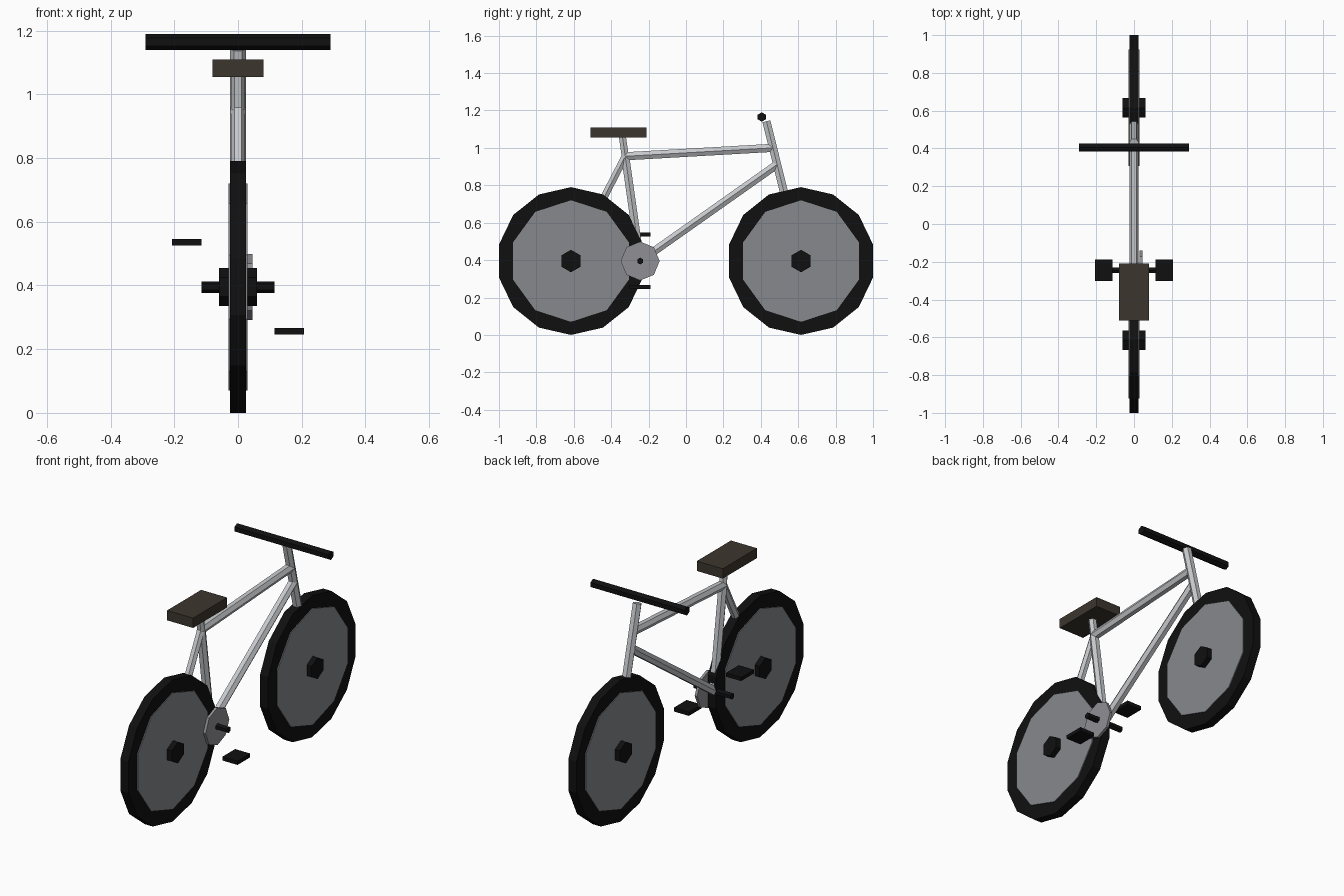
import bpy, bmesh, math
from mathutils import Vector

if "Cube" in bpy.data.objects:
    bpy.data.objects.remove(bpy.data.objects["Cube"])


def material(name, r, g, b):
    m = bpy.data.materials.new(name)
    m.diffuse_color = (r, g, b, 1)
    m.use_nodes = True
    m.node_tree.nodes["Principled BSDF"].inputs["Base Color"].default_value = m.diffuse_color
    return m


BLACK = material("black rubber", 0.005, 0.005, 0.005)
DISC = material("wheel grey", 0.24, 0.25, 0.27)
RING = material("chainring grey", 0.28, 0.28, 0.30)
SILVER = material("silver paint", 0.57, 0.58, 0.60)
BROWN = material("dark brown leather", 0.045, 0.036, 0.027)


def finish(bm, name, mat):
    bmesh.ops.recalc_face_normals(bm, faces=bm.faces)
    me = bpy.data.meshes.new(name)
    bm.to_mesh(me)
    bm.free()
    me.materials.append(mat)
    ob = bpy.data.objects.new(name, me)
    bpy.context.collection.objects.link(ob)
    return ob


def prism(name, a, b, r, sides, mat, first):
    """Capped prism from a to b; its first corner points along 'first'."""
    a, b, u = Vector(a), Vector(b), Vector(first)
    v = (b - a).normalized().cross(u)
    bm = bmesh.new()
    ends = []
    for c in (a, b):
        ends.append([bm.verts.new(c + r * (math.cos(t) * u + math.sin(t) * v))
                     for t in (2 * math.pi * i / sides for i in range(sides))])
    for ring in ends:
        bm.faces.new(ring)
    for i in range(sides):
        j = (i + 1) % sides
        bm.faces.new((ends[0][i], ends[0][j], ends[1][j], ends[1][i]))
    return finish(bm, name, mat)


def axle(name, x0, x1, y, z, r, sides, mat):
    return prism(name, (x0, y, z), (x1, y, z), r, sides, mat, (0, 0, 1))


def tube(name, a, b, r=0.025):
    return prism(name, (0, *a), (0, *b), r, 6, SILVER, (1, 0, 0))


def box(name, centre, size, mat):
    bm = bmesh.new()
    bmesh.ops.create_cube(bm, size=1)
    bmesh.ops.scale(bm, vec=size, verts=bm.verts)
    bmesh.ops.translate(bm, vec=centre, verts=bm.verts)
    return finish(bm, name, mat)


# key frame points (y, z)
REAR, FRONT = (-0.615, 0.395), (0.615, 0.395)
CRANK = (-0.245, 0.395)
SEAT_JOINT = (-0.325, 0.955)

# wheels: tyre, slightly wider disc, hub
for label, (y, z) in (("rear", REAR), ("front", FRONT)):
    axle(label + "_tyre", -0.025, 0.025, y, z, 0.395, 14, BLACK)
    axle(label + "_wheel_disc", -0.03, 0.03, y, z, 0.325, 10, DISC)
    axle(label + "_hub", -0.06, 0.06, y, z, 0.06, 6, BLACK)

# frame tubes
tube("seat_tube", CRANK, SEAT_JOINT)
tube("seat_post", SEAT_JOINT, (-0.34, 1.06), 0.022)
tube("top_tube", SEAT_JOINT, (0.462, 1.0))
tube("down_tube", CRANK, (0.485, 0.91))
tube("seat_stay", SEAT_JOINT, REAR, 0.022)
tube("chain_stay", CRANK, REAR, 0.022)
tube("fork_and_stem", FRONT, (0.43, 1.142))

# handlebar and seat
axle("handlebar", -0.29, 0.29, 0.405, 1.165, 0.025, 6, BLACK)
box("seat", (0, -0.36, 1.082), (0.16, 0.30, 0.055), BROWN)

# chainring, crank axle and pedals
axle("chainring", 0.03, 0.045, *CRANK, 0.104, 8, RING)
axle("crank_axle", -0.115, 0.115, *CRANK, 0.018, 6, BLACK)
for label, s in (("left", -1), ("right", 1)):
    box(label + "_pedal", (s * 0.161, -0.245, 0.396 - s * 0.14),
        (0.093, 0.112, 0.021), BLACK)
